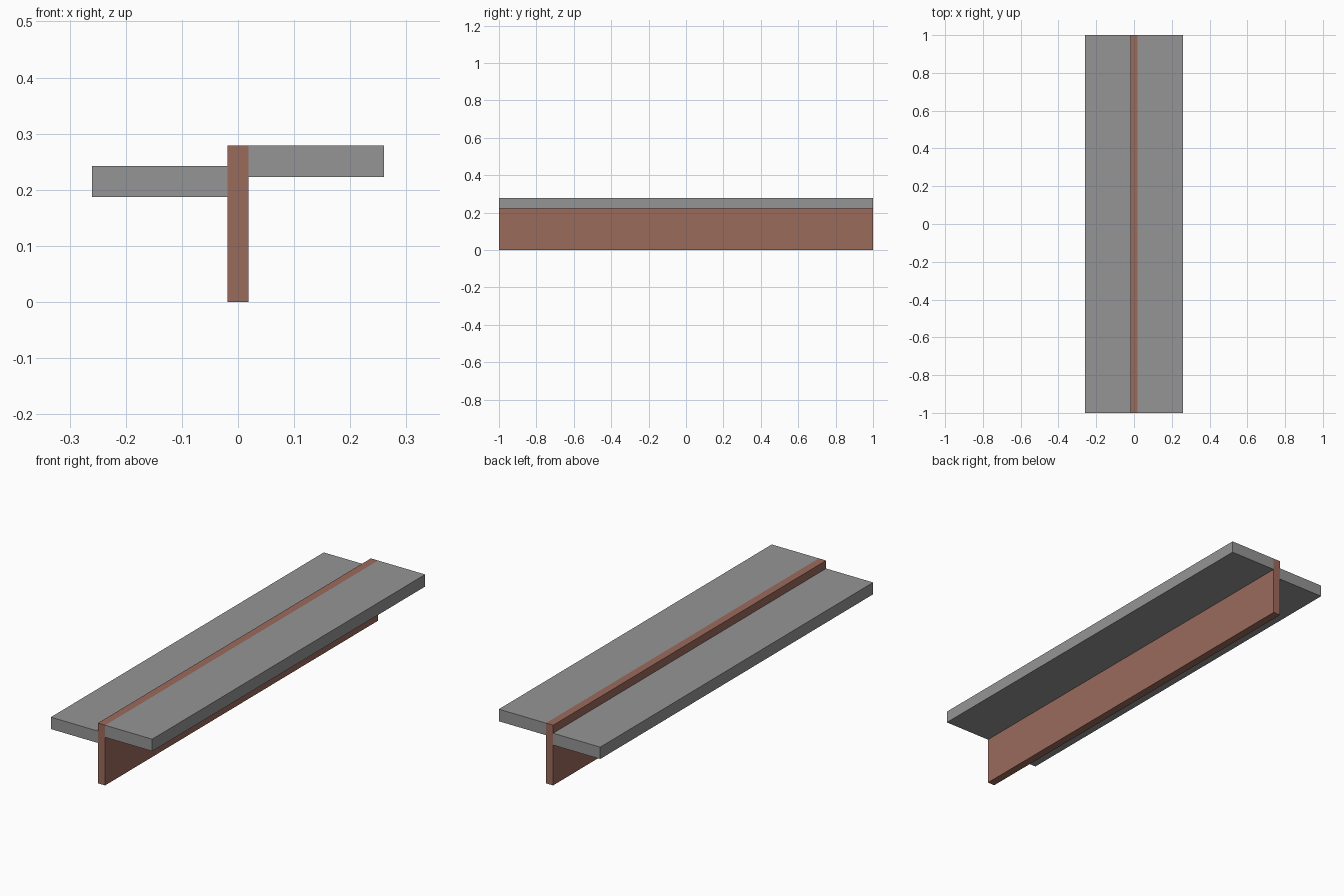
import bpy

if "Cube" in bpy.data.objects:
    bpy.data.objects.remove(bpy.data.objects["Cube"])


def material(name, rgb):
    m = bpy.data.materials.new(name)
    m.diffuse_color = (*rgb, 1.0)
    m.use_nodes = True
    m.node_tree.nodes["Principled BSDF"].inputs["Base Color"].default_value = m.diffuse_color
    return m


def box(name, x0, x1, z0, z1, mat):
    # Box running the full two-unit length along y
    bpy.ops.mesh.primitive_cube_add(size=1, location=((x0 + x1) / 2, 0, (z0 + z1) / 2))
    obj = bpy.context.object
    obj.name = name
    obj.scale = (x1 - x0, 2.0, z1 - z0)
    bpy.ops.object.transform_apply(location=False, rotation=False, scale=True)
    obj.data.materials.append(mat)
    return obj


grey = material("concrete grey", (0.30, 0.30, 0.30))
brown = material("rust brown", (0.33, 0.145, 0.108))

HALF_WEB = 0.0185
HALF_WIDTH = 0.26

# Upright wall
box("upright_wall", -HALF_WEB, HALF_WEB, 0.0, 0.279, brown)

# Lower slab on the left, upper slab flush with the wall top on the right
box("lower_slab", -HALF_WIDTH, -HALF_WEB, 0.187, 0.242, grey)
box("upper_slab", HALF_WEB, HALF_WIDTH, 0.223, 0.279, grey)
